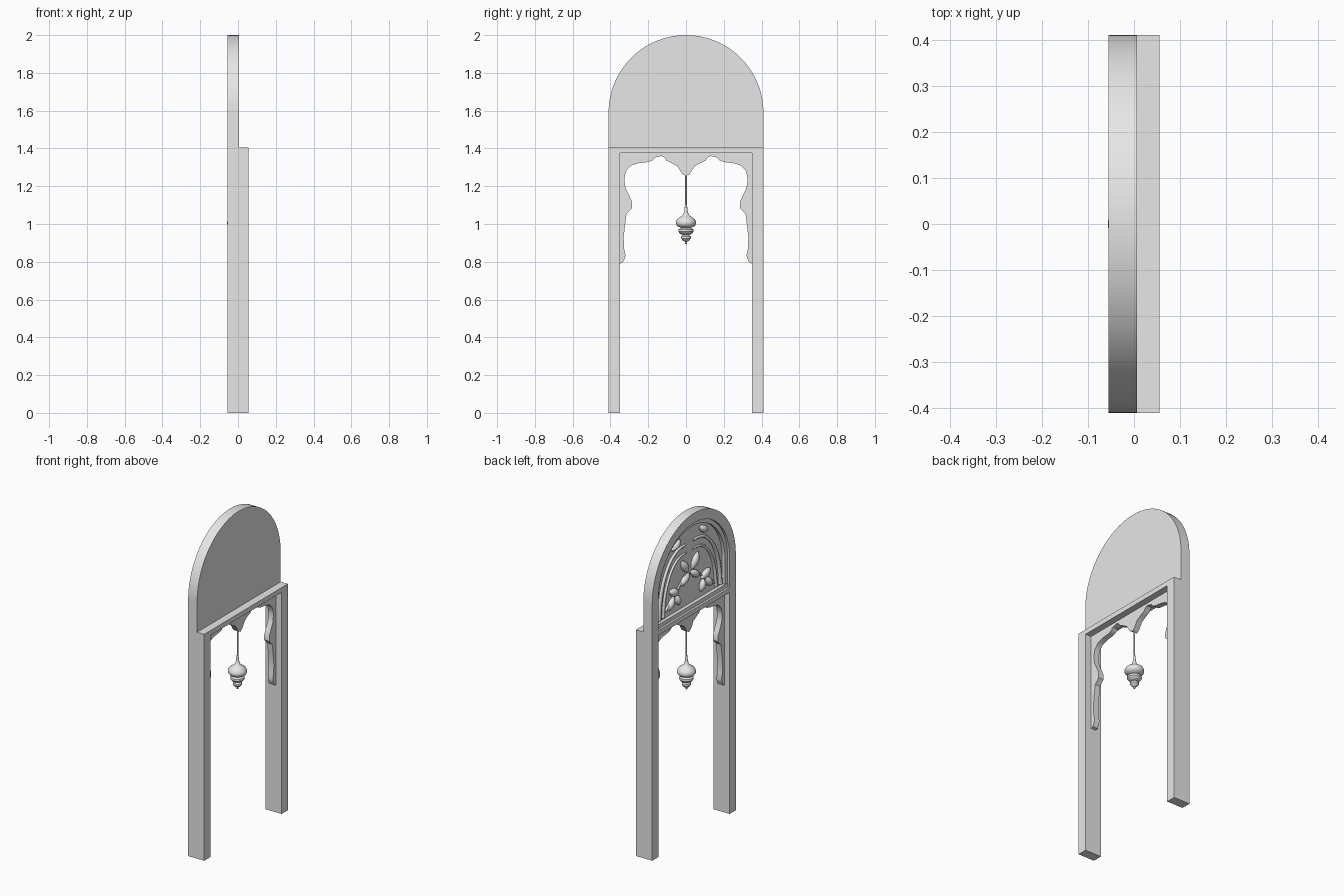
import bpy, bmesh, math
from mathutils import Vector, Matrix

cube = bpy.data.objects.get("Cube")
if cube:
    bpy.data.objects.remove(cube, do_unlink=True)

GREY = (0.8, 0.8, 0.8, 1)
mat = bpy.data.materials.new("plain_grey")
mat.use_nodes = True
mat.diffuse_color = GREY
mat.node_tree.nodes["Principled BSDF"].inputs["Base Color"].default_value = GREY

BACK, FRONT, STEP = -0.055, 0.055, 0.006   # depth planes along x
HALF, POST = 0.41, 0.06                    # half width, post width
SPRING, LEDGE = 1.59, 1.405                # arch centre, top of the portal


def finish(name, bm, smooth=None):
    bmesh.ops.recalc_face_normals(bm, faces=bm.faces[:])
    mesh = bpy.data.meshes.new(name)
    bm.to_mesh(mesh)
    bm.free()
    mesh.materials.append(mat)
    ob = bpy.data.objects.new(name, mesh)
    bpy.context.collection.objects.link(ob)
    if smooth:
        bpy.ops.object.select_all(action='DESELECT')
        ob.select_set(True)
        bpy.context.view_layer.objects.active = ob
        bpy.ops.object.shade_smooth_by_angle(angle=math.radians(smooth))
    return ob


def extrude(name, outline, x0, x1, smooth=None):
    """Extrude a (y, z) outline from x0 to x1."""
    bm = bmesh.new()
    face = bm.faces.new([bm.verts.new((x0, y, z)) for y, z in outline])
    new = bmesh.ops.extrude_face_region(bm, geom=[face])["geom"]
    verts = [g for g in new if isinstance(g, bmesh.types.BMVert)]
    bmesh.ops.translate(bm, verts=verts, vec=(x1 - x0, 0, 0))
    return finish(name, bm, smooth)


def box(name, y0, y1, z0, z1, x0=BACK, x1=FRONT):
    return extrude(name, [(y0, z0), (y1, z0), (y1, z1), (y0, z1)], x0, x1)


def arch(r, base=LEDGE, n=40):
    """Round-headed outline from the right foot to the left foot."""
    pts = [(r * math.cos(math.pi * i / n), SPRING + r * math.sin(math.pi * i / n))
           for i in range(n + 1)]
    return [(r, base)] + pts + [(-r, base)]


def leaf(name, y, z, angle, length, width):
    """Pointed, softly domed leaf lying on the panel."""
    bm = bmesh.new()
    bmesh.ops.create_uvsphere(bm, u_segments=12, v_segments=10, radius=1)
    for v in bm.verts:
        taper = max(0, 1 - v.co.z ** 2) ** 0.4
        v.co = Vector((v.co.x * 0.022 * taper, v.co.y * width / 2 * taper,
                       v.co.z * length / 2))
    turn = Matrix.Rotation(math.radians(-angle), 4, 'X')
    bmesh.ops.transform(bm, verts=bm.verts[:],
                        matrix=Matrix.Translation((-0.026, y, z)) @ turn)
    finish(name, bm, 50)


def stem(name, points, radius):
    """Tapered round stem through (y, z) points."""
    curve = bpy.data.curves.new(name, 'CURVE')
    curve.dimensions = '3D'
    curve.bevel_depth = radius
    curve.bevel_resolution = 2
    curve.use_fill_caps = True
    spline = curve.splines.new('NURBS')
    spline.points.add(len(points) - 1)
    for i, (p, (y, z)) in enumerate(zip(spline.points, points)):
        p.co = (-0.024, y, z, 1)
        p.radius = 1 - 0.5 * i / (len(points) - 1)
    spline.use_endpoint_u = True
    spline.order_u = 4
    curve.materials.append(mat)
    ob = bpy.data.objects.new(name, curve)
    bpy.context.collection.objects.link(ob)
    bpy.ops.object.select_all(action='DESELECT')
    ob.select_set(True)
    bpy.context.view_layer.objects.active = ob
    bpy.ops.object.convert(target='MESH')
    bpy.ops.object.shade_smooth_by_angle(angle=math.radians(50))


# Portal: posts and lintel
inner = HALF - POST
box("left_post", inner, HALF, 0, LEDGE)
box("right_post", -HALF, -inner, 0, LEDGE)
box("lintel", -inner, inner, 1.375, LEDGE)

# Arched head: back panel, outer rim, stepped moulding and sill
extrude("arch_panel", arch(HALF), -0.02, STEP, 30)
extrude("arch_rim", arch(HALF) + arch(inner)[::-1], BACK, -0.02, 30)
extrude("arch_moulding", arch(inner) + arch(inner - 0.025)[::-1], -0.04, -0.02, 30)
box("sill_moulding", -inner, inner, LEDGE, 1.43, -0.042, -0.02)

# Scalloped fretwork, half outline mirrored about the middle
half = [(0.02, 1.265), (0.045, 1.305), (0.08, 1.325), (0.105, 1.337),
        (0.115, 1.352), (0.13, 1.36), (0.165, 1.352), (0.18, 1.335),
        (0.2, 1.328), (0.25, 1.322), (0.29, 1.31), (0.318, 1.28),
        (0.327, 1.235), (0.32, 1.19), (0.3, 1.15), (0.285, 1.115),
        (0.285, 1.085), (0.305, 1.065), (0.315, 1.055), (0.322, 1.0),
        (0.33, 0.93), (0.328, 0.87), (0.32, 0.835), (0.325, 0.815),
        (0.335, 0.795), (inner, 0.79), (inner, 1.375)]
outline = [(0, 1.253)] + half + [(-y, z) for y, z in reversed(half)]
extrude("scalloped_fretwork", outline, -0.02, 0.015, 35)

# Hanging pendant, turned around a vertical axis
profile = [(0, 1.27), (0.004, 1.27), (0.004, 1.11), (0.009, 1.07), (0.014, 1.05),
           (0.03, 1.038), (0.046, 1.026), (0.054, 1.012), (0.054, 1.0), (0.045, 0.987),
           (0.025, 0.98), (0.04, 0.972), (0.041, 0.96), (0.032, 0.948),
           (0.015, 0.942), (0.025, 0.934), (0.026, 0.924), (0.017, 0.912),
           (0.006, 0.906), (0.005, 0.896), (0, 0.892)]
bm = bmesh.new()
verts = [bm.verts.new((r, 0, z)) for r, z in profile]
edges = [bm.edges.new(pair) for pair in zip(verts, verts[1:])]
bmesh.ops.spin(bm, geom=verts + edges, cent=(0, 0, 0), axis=(0, 0, 1),
               angle=math.tau, steps=24)
bmesh.ops.remove_doubles(bm, verts=bm.verts[:], dist=0.0005)
pendant = finish("pendant", bm, 40)
pendant.location.x = -0.003

# Foliage relief on the back panel, mirrored
for side, s in (("left", 1), ("right", -1)):
    for label, k, radius in (("outer", 1.0, 0.014), ("inner", 0.86, 0.011)):
        path = [(0.3, 1.44), (0.295, 1.58), (0.235, 1.74), (0.13, 1.82), (0.04, 1.81)]
        stem(f"{side}_{label}_stem",
             [(s * y * k, 1.44 + (z - 1.44) * k) for y, z in path], radius)
    stem(f"{side}_sprig", [(s * 0.24, 1.47), (s * 0.17, 1.53),
                           (s * 0.09, 1.57), (s * 0.02, 1.66)], 0.008)
    for i, (y, z, angle, length, width) in enumerate([
            (0.135, 1.845, -60, 0.09, 0.045), (0.155, 1.56, 70, 0.1, 0.05),
            (0.185, 1.5, -40, 0.09, 0.045), (0.12, 1.5, 20, 0.08, 0.04),
            (0.05, 1.68, 35, 0.11, 0.05), (0.05, 1.6, -60, 0.1, 0.045)]):
        leaf(f"{side}_leaf_{i + 1}", s * y, z, s * angle, length, width)
